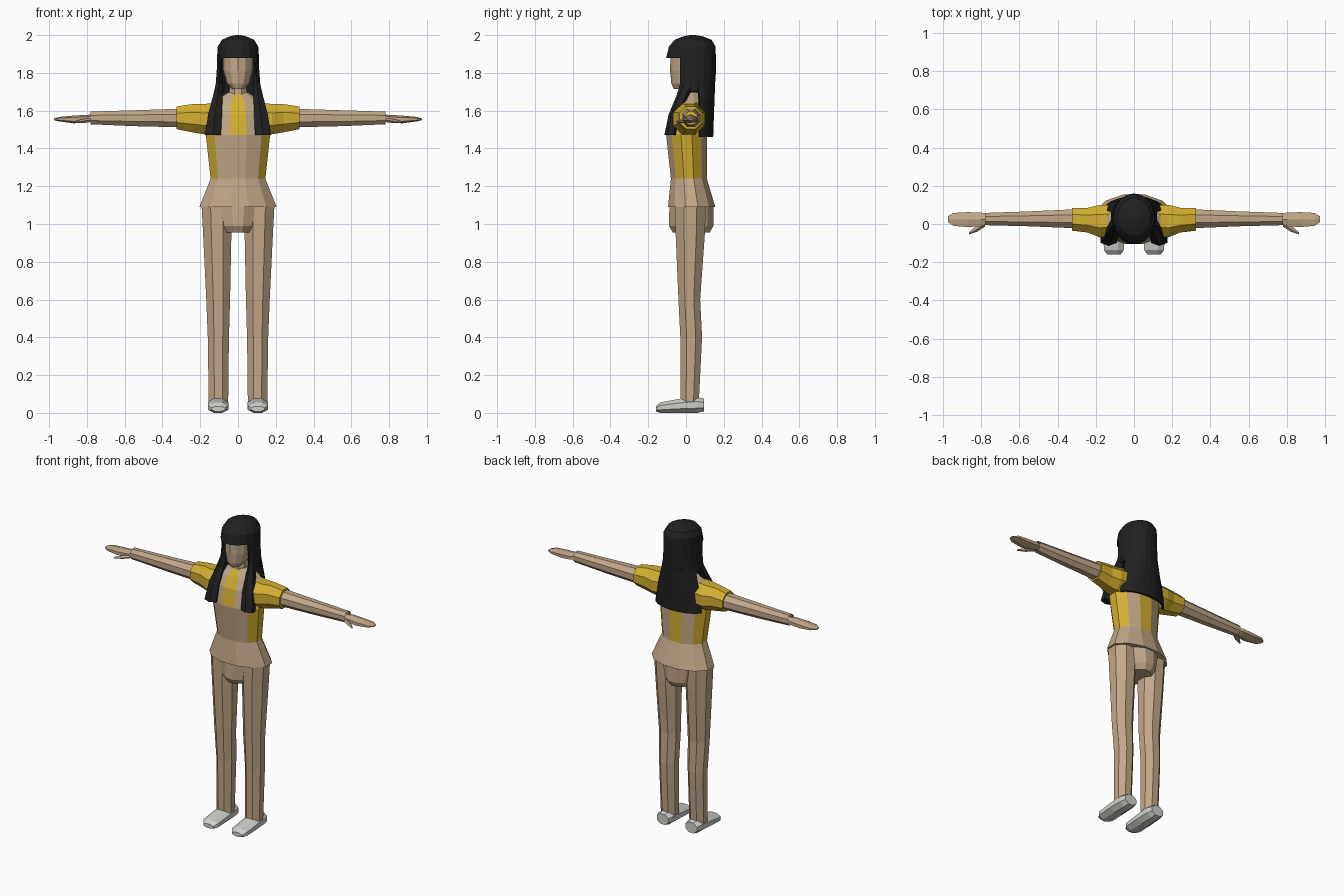
import bpy
import bmesh
from math import sin, cos, pi, radians

cube = bpy.data.objects.get("Cube")
if cube:
    bpy.data.objects.remove(cube, do_unlink=True)


def make_material(name, colour):
    mat = bpy.data.materials.new(name)
    mat.use_nodes = True
    rgba = (*colour, 1)
    mat.diffuse_color = rgba
    shader = mat.node_tree.nodes["Principled BSDF"]
    shader.inputs["Base Color"].default_value = rgba
    shader.inputs["Roughness"].default_value = 0.9
    return mat


tan = make_material("tan", (0.54, 0.39, 0.25))
yellow = make_material("yellow", (0.65, 0.43, 0.03))
black = make_material("black", (0.015, 0.015, 0.015))
grey = make_material("light grey", (0.62, 0.62, 0.59))

# How (position along the part, across, other way across) maps to x, y, z
AXES = {
    "x": lambda t, u, v: (t, u, v),
    "y": lambda t, u, v: (u, t, v),
    "z": lambda t, u, v: (u, v, t),
}


def loft(name, mat, axis, rings, sides=8, turn=0.5, side=1, arc=None, caps=True):
    """Skin a row of oval rings, each (position, low u, high u, low v, high v)."""
    if arc:
        first, last = map(radians, arc)
        angles = [first + (last - first) * i / sides for i in range(sides + 1)]
    else:
        angles = [2 * pi * (i + turn) / sides for i in range(sides)]
    # Stretch the polygon so that it touches its bounds
    wide = 1 if arc else max(cos(a) for a in angles)
    deep = 1 if arc else max(sin(a) for a in angles)
    bm = bmesh.new()
    loops = []
    for t, u0, u1, v0, v1 in rings:
        loop = []
        for a in angles:
            u = (u0 + u1) / 2 + (u1 - u0) / 2 * cos(a) / wide
            v = (v0 + v1) / 2 + (v1 - v0) / 2 * sin(a) / deep
            x, y, z = AXES[axis](t, u, v)
            loop.append(bm.verts.new((x * side, y, z)))
        loops.append(loop)
    count = len(angles)
    for low, high in zip(loops, loops[1:]):
        for i in range(count - 1 if arc else count):
            j = (i + 1) % count
            bm.faces.new((low[i], low[j], high[j], high[i]))
    if caps and not arc:
        bm.faces.new(loops[0])
        bm.faces.new(loops[-1])
    bmesh.ops.recalc_face_normals(bm, faces=bm.faces)
    mesh = bpy.data.meshes.new(name)
    bm.to_mesh(mesh)
    bm.free()
    mesh.materials.append(mat)
    obj = bpy.data.objects.new(name, mesh)
    bpy.context.collection.objects.link(obj)
    if arc:
        thick = obj.modifiers.new("thickness", "SOLIDIFY")
        thick.thickness = 0.012
        thick.offset = 0
    return obj


def pair(name, *args, **options):
    for label, side in (("left", 1), ("right", -1)):
        loft(f"{label}_{name}", *args, side=side, **options)


def centred(*rings):
    """Rings given as (height, half width, front, back)."""
    return [(z, -w, w, front, back) for z, w, front, back in rings]


# Shirt with a flared hem, closing to the neckline
torso = loft("shirt", tan, "z", centred(
    (1.09, 0.205, -0.095, 0.155),
    (1.24, 0.145, -0.08, 0.11),
    (1.47, 0.17, -0.105, 0.11),
    (1.58, 0.155, -0.085, 0.11),
    (1.64, 0.14, -0.055, 0.1),
    (1.695, 0.055, -0.02, 0.075),
), sides=12)

# Yellow panels: both flanks, the middle of the back and the upper chest
torso.data.materials.append(yellow)
for face in torso.data.polygons:
    centre = face.center
    flank = abs(centre.x) > 0.1
    middle = abs(centre.x) < 0.02
    panel = flank or (middle and (centre.y > 0 or centre.z > 1.47))
    if panel and 1.24 < centre.z < (1.64 if flank else 1.68):
        face.material_index = 1

# Hips hanging below the hem
loft("hips", tan, "z", centred(
    (0.955, 0.075, -0.07, 0.125),
    (0.99, 0.1, -0.09, 0.145),
    (1.1, 0.125, -0.088, 0.145),
), sides=12)

# Legs
pair("leg", tan, "z", [
    (0.06, 0.052, 0.155, -0.028, 0.068),
    (0.4, 0.048, 0.16, -0.03, 0.085),
    (0.6, 0.042, 0.168, -0.04, 0.075),
    (0.95, 0.035, 0.185, -0.055, 0.1),
    (1.1, 0.03, 0.193, -0.058, 0.105),
])

# Shoes, running from toe to heel
pair("shoe", grey, "y", [
    (-0.16, 0.07, 0.14, 0.008, 0.035),
    (-0.135, 0.052, 0.158, 0, 0.056),
    (-0.03, 0.05, 0.16, 0, 0.075),
    (0.06, 0.052, 0.156, 0, 0.085),
    (0.095, 0.062, 0.146, 0.008, 0.075),
])

# Sleeves and arms
pair("sleeve", yellow, "x", [
    (0.1, -0.06, 0.1, 1.48, 1.645),
    (0.18, -0.07, 0.1, 1.475, 1.635),
    (0.24, -0.045, 0.085, 1.485, 1.635),
    (0.325, -0.035, 0.085, 1.502, 1.622),
])
pair("arm", tan, "x", [
    (0.31, -0.022, 0.077, 1.512, 1.61),
    (0.55, -0.012, 0.066, 1.518, 1.602),
    (0.78, -0.006, 0.058, 1.528, 1.595),
], caps=False)

# Hands with a thumb
pair("hand", tan, "x", [
    (0.75, 0.005, 0.045, 1.545, 1.58),
    (0.8, -0.012, 0.06, 1.537, 1.578),
    (0.87, -0.016, 0.062, 1.533, 1.574),
    (0.945, -0.01, 0.058, 1.543, 1.567),
    (0.975, 0.01, 0.04, 1.55, 1.558),
], sides=6)
pair("thumb", tan, "x", [
    (0.78, -0.01, 0.02, 1.54, 1.56),
    (0.82, -0.036, -0.005, 1.534, 1.556),
    (0.865, -0.054, -0.044, 1.535, 1.545),
], sides=5)

# Neck and head
loft("neck", tan, "z", centred(
    (1.66, 0.05, -0.025, 0.075),
    (1.76, 0.042, -0.025, 0.06),
))
loft("head", tan, "z", centred(
    (1.715, 0.03, -0.066, 0.01),
    (1.745, 0.06, -0.078, 0.06),
    (1.81, 0.078, -0.084, 0.1),
    (1.92, 0.082, -0.082, 0.11),
), sides=12, turn=0)

# Hair: crown with fringe, curtain round the head, back fall, front locks
loft("hair_crown", black, "z", centred(
    (1.88, 0.11, -0.105, 0.158),
    (1.94, 0.107, -0.09, 0.156),
    (1.975, 0.085, -0.06, 0.135),
    (1.993, 0.045, -0.015, 0.09),
    (2, 0.012, 0.02, 0.05),
), sides=16)
loft("hair_curtain", black, "z", centred(
    (1.7, 0.117, -0.07, 0.145),
    (1.8, 0.108, -0.09, 0.152),
    (1.9, 0.106, -0.098, 0.154),
), sides=12, arc=(-28, 208))
loft("hair_back", black, "z", centred(
    (1.46, 0.168, -0.03, 0.138),
    (1.58, 0.15, -0.04, 0.142),
    (1.66, 0.13, -0.05, 0.145),
    (1.74, 0.112, -0.07, 0.148),
), sides=10, arc=(12, 168))
pair("front_lock", black, "z", [
    (1.47, 0.09, 0.175, -0.115, -0.05),
    (1.58, 0.085, 0.158, -0.092, -0.035),
    (1.68, 0.082, 0.132, -0.05, 0.015),
    (1.74, 0.082, 0.118, -0.032, 0.05),
    (1.9, 0.085, 0.106, -0.03, 0.06),
], sides=6)
